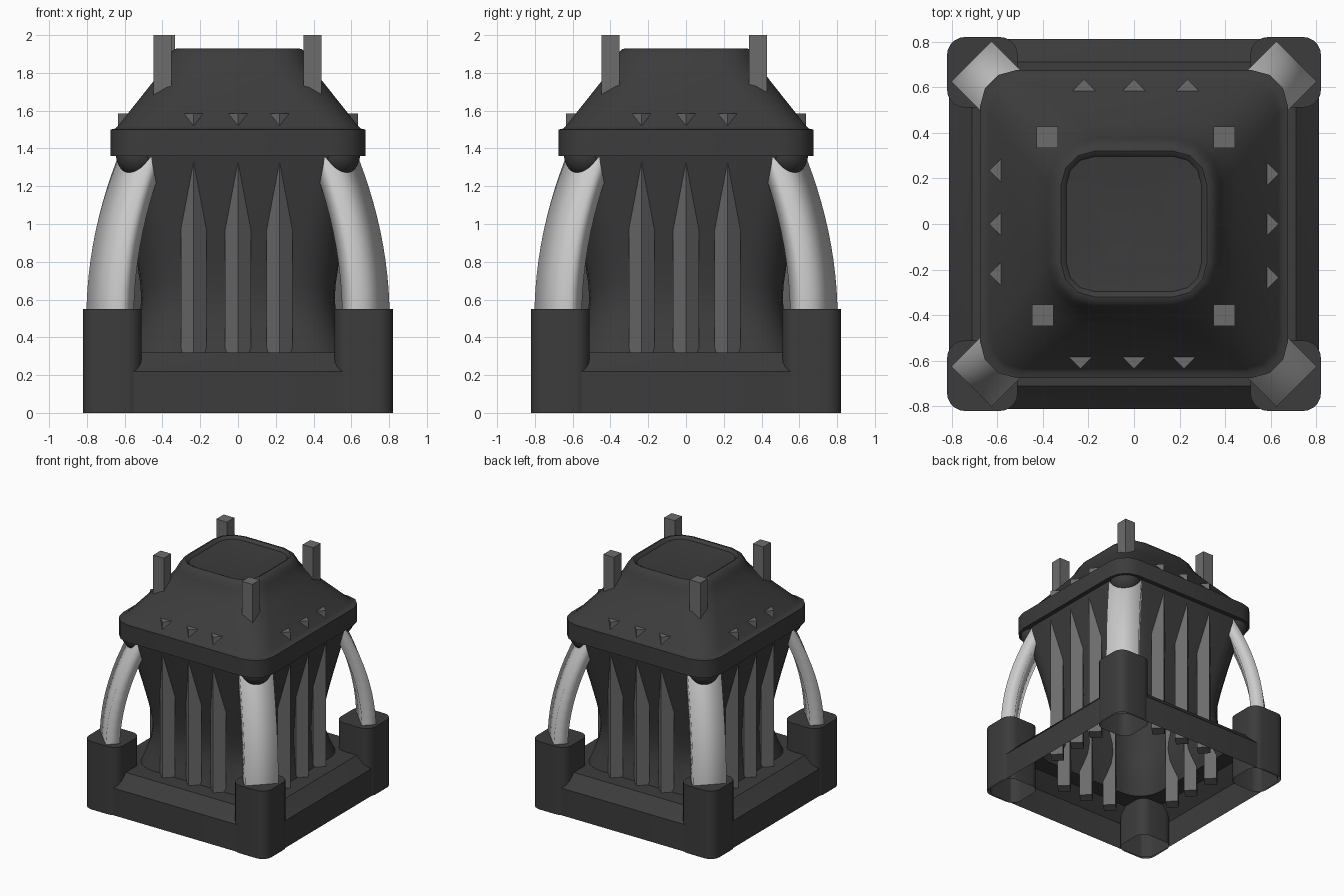
import bpy, bmesh
from math import sin, cos, pi, radians
from mathutils import Matrix, Vector

if "Cube" in bpy.data.objects:
    bpy.data.objects.remove(bpy.data.objects["Cube"])


def material(name, v):
    m = bpy.data.materials.new(name)
    m.diffuse_color = (v, v, v, 1)
    m.use_nodes = True
    m.node_tree.nodes["Principled BSDF"].inputs["Base Color"].default_value = m.diffuse_color
    return m


DARK = material("dark_iron", .045)
MID = material("grey_iron", .15)
LIGHT = material("pale_steel", .6)


def finish(name, bm, mat, angle=35):
    bmesh.ops.recalc_face_normals(bm, faces=bm.faces)
    me = bpy.data.meshes.new(name)
    bm.to_mesh(me)
    bm.free()
    me.materials.append(mat)
    ob = bpy.data.objects.new(name, me)
    bpy.context.collection.objects.link(ob)
    bpy.ops.object.select_all(action='DESELECT')
    ob.select_set(True)
    bpy.context.view_layer.objects.active = ob
    bpy.ops.object.shade_smooth_by_angle(angle=radians(angle))
    return ob


def loft(name, profile, segs=4, top=False, at=(0, 0), angle=35):
    """Stack of rounded squares given as (half width, corner radius, z)."""
    bm = bmesh.new()
    rings = []
    for h, r, z in profile:
        ring = []
        for q in range(4):
            m = q * pi / 2 + pi / 4
            cx, cy = [(h - r) * (1 if f(m) > 0 else -1) for f in (cos, sin)]
            for i in range(segs + 1):
                a = q * pi / 2 + i / segs * pi / 2
                ring.append(bm.verts.new((at[0] + cx + r * cos(a), at[1] + cy + r * sin(a), z)))
        rings.append(ring)
    n = len(rings[0])
    for a, b in zip(rings, rings[1:]):
        for i in range(n):
            j = (i + 1) % n
            bm.faces.new((a[i], a[j], b[j], b[i]))
    if top:
        bm.faces.new(rings[-1])
    return finish(name, bm, DARK, angle)


def box(name, centre, size, turn=0):
    bm = bmesh.new()
    mat = Matrix.Translation(centre) @ Matrix.Rotation(turn, 4, 'Z') @ Matrix.Diagonal((*size, 1))
    bmesh.ops.create_cube(bm, size=1, matrix=mat)
    return finish(name, bm, MID)


# Base frame: upright wall, sloped shoulder, flat ledge
loft("base_frame", [(.81, .1, 0), (.81, .1, .22), (.71, .1, .32), (.57, .2, .32)], angle=20)

# Waisted open body shell
loft("body", [(.575, .22, .32), (.55, .22, .40), (.523, .22, .50), (.512, .22, .60),
              (.517, .22, .68), (.535, .22, .80), (.567, .22, .97), (.635, .2, 1.33), (.64, .2, 1.36)], 6)

# Hood: rim band, slope, rolled lip and shallow dished top
loft("hood", [(.635, .17, 1.36), (.675, .16, 1.36), (.675, .16, 1.50), (.65, .15, 1.505),
              (.635, .15, 1.52), (.44, .2, 1.765), (.392, .2, 1.835), (.378, .2, 1.87),
              (.36, .19, 1.905), (.34, .17, 1.925), (.32, .15, 1.93), (.305, .13, 1.922),
              (.295, .12, 1.91), (.15, .06, 1.895)], 3, top=True, angle=40)

# Diamond-section ribs running from below the ledge up through the hood
for side in range(4):
    rot = Matrix.Rotation(side * pi / 2, 3, 'Z')
    for k, x in enumerate((-.235, 0, .22)):
        p = rot @ Vector((x, -.567, .8625))
        box(f"rib_{side}_{k}", p, (.096, .096, 1.445), pi / 4)

# Four square pins standing on the roof slope
for c, (x, y) in enumerate(((.395, .38), (-.38, .38), (-.4, -.4), (.395, -.4))):
    box(f"roof_pin_{c}", (x, y, 1.8), (.095, .095, .4))

# Corner parts: open foot, arched leg and round socket under the rim
for c in range(4):
    sx, sy = (1, -1, -1, 1)[c], (1, 1, -1, -1)[c]
    loft(f"corner_foot_{c}", [(.155, .08, 0), (.155, .08, .55)], 5, True, (sx * .665, sy * .665))

    turn = Matrix.Rotation(pi / 4 + c * pi / 2, 4, 'Z')
    bm = bmesh.new()
    prev = None
    for i in range(13):
        z = .5 + i * .92 / 12
        r = 1.01 - .25 * ((z - .5) / .88) ** 2
        ring = [bm.verts.new(turn @ Vector(v)) for v in
                ((r, -.125, z), (r, .125, z), (r - .105, .125, z), (r - .105, -.125, z))]
        if prev:
            for k in range(4):
                bm.faces.new((prev[k], prev[k - 1], ring[k - 1], ring[k]))
        prev = ring
    finish(f"leg_{c}", bm, LIGHT, 120)

    bm = bmesh.new()
    bmesh.ops.create_uvsphere(bm, u_segments=20, v_segments=12, radius=.118,
                              matrix=turn @ Matrix.Translation((.75, 0, 1.368)))
    finish(f"leg_socket_{c}", bm, DARK)
